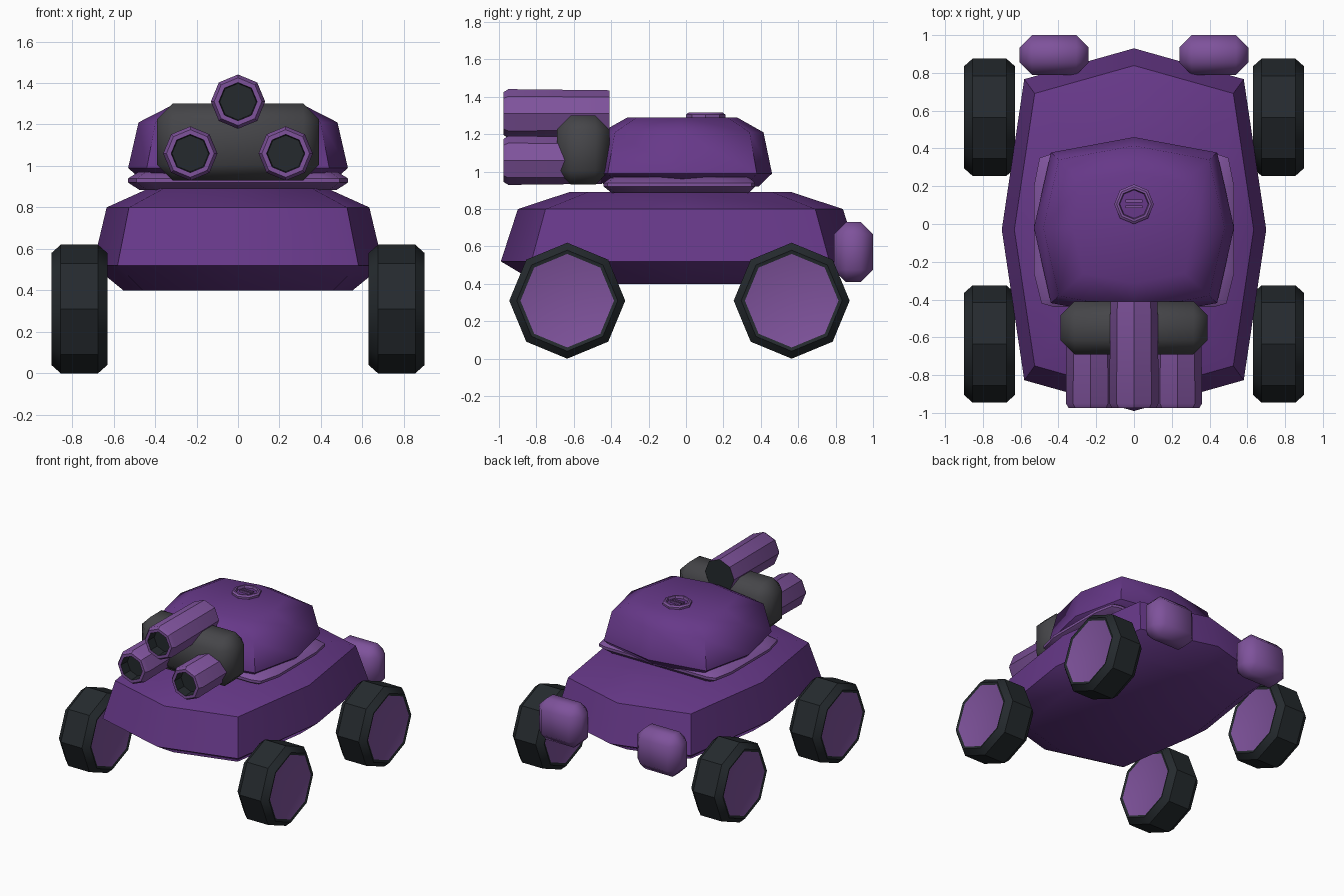
import bpy, bmesh, math
from mathutils import Vector

if "Cube" in bpy.data.objects:
    bpy.data.objects.remove(bpy.data.objects["Cube"])


def mat(name, rgb):
    m = bpy.data.materials.new(name)
    m.diffuse_color = (*rgb, 1)
    m.use_nodes = True
    m.node_tree.nodes["Principled BSDF"].inputs["Base Color"].default_value = m.diffuse_color
    return m


PURPLE = mat("purple paint", (0.135, 0.04, 0.25))
LILAC = mat("lilac paint", (0.21, 0.085, 0.33))
BLACK = mat("dark rubber", (0.018, 0.023, 0.027))
GREY = mat("dark grey metal", (0.06, 0.06, 0.066))


def finish(name, bm, mats, angle=35):
    bmesh.ops.recalc_face_normals(bm, faces=bm.faces)
    me = bpy.data.meshes.new(name)
    bm.to_mesh(me)
    bm.free()
    ob = bpy.data.objects.new(name, me)
    bpy.context.collection.objects.link(ob)
    for m in mats:
        me.materials.append(m)
    bpy.ops.object.select_all(action='DESELECT')
    ob.select_set(True)
    bpy.context.view_layer.objects.active = ob
    bpy.ops.object.shade_smooth_by_angle(angle=math.radians(angle))
    return ob


def loft(name, rings, mats, index=None, angle=35):
    """Skin closed rings and cap both ends; index gives the material per strip, then start cap, end cap."""
    bm = bmesh.new()
    index = index or [0] * (len(rings) + 1)
    loops = [[bm.verts.new(p) for p in ring] for ring in rings]
    for k, (a, b) in enumerate(zip(loops, loops[1:])):
        for i in range(len(a)):
            j = (i + 1) % len(a)
            bm.faces.new((a[i], a[j], b[j], b[i])).material_index = index[k]
    bm.faces.new(loops[0]).material_index = index[-2]
    bm.faces.new(loops[-1]).material_index = index[-1]
    return finish(name, bm, mats, angle)


def oct_ring(axis, t, r, c):
    """Octagon with a corner pointing up, at t along the axis."""
    pts = []
    for i in range(8):
        u, v = r * math.sin(i * math.pi / 4), r * math.cos(i * math.pi / 4)
        off = {'x': (t, u, v), 'y': (u, t, v), 'z': (u, v, t)}[axis]
        pts.append(Vector(c) + Vector(off))
    return pts


def shell_ring(hx, hy, cy, z, s):
    """Pointed octagonal plan outline shared by hull and turret."""
    plan = [(0, 1), (.83, .83), (1, 0), (.83, -.83), (0, -1), (-.83, -.83), (-1, 0), (-.83, .83)]
    return [(x * hx * s, cy + y * hy * s, z) for x, y in plan]


def chamfer_box(name, c, size, bevel, m):
    bm = bmesh.new()
    bmesh.ops.create_cube(bm, size=1)
    for v in bm.verts:
        v.co = Vector(c) + Vector(v.co[i] * size[i] for i in range(3))
    if bevel:
        bmesh.ops.bevel(bm, geom=bm.edges[:], offset=bevel, segments=1, affect='EDGES', profile=0.5)
    return finish(name, bm, [m], 60 if bevel else 30)


# Hull and turret
loft("hull", [shell_ring(.70, .96, -.03, z, s) for z, s in
              ((.40, .79), (.52, 1), (.80, .905), (.89, .62))], [PURPLE], angle=50)
loft("turret", [shell_ring(.53, .48, -.02, z, s) for z, s in
                ((.92, .85), (.99, 1), (1.21, .905), (1.29, .61))], [PURPLE], angle=50)

# Turret collar
half = [(.44, .37), (.50, .35), (.53, .2), (.53, -.26), (.49, -.42), (.42, -.44)]
plan = half + [(-x, y) for x, y in reversed(half)]
loft("turret_collar", [[(x * s, y * s, z) for x, y in plan] for z, s in
                       ((.885, .90), (.92, 1), (.94, 1), (.97, .91))], [LILAC])

# Gun mount and three barrels
chamfer_box("gun_mount", (0, -.55, 1.115), (.78, .28, .37), .075, GREY)
for name, x, z, back in (("top_barrel", 0, 1.31, -.41), ("left_barrel", -.23, 1.06, -.45),
                         ("right_barrel", .23, 1.06, -.45)):
    prof = [(back, .125), (-.95, .131), (-.975, .115), (-.975, .092), (-.90, .088)]
    loft(name, [oct_ring('y', t, r, (x, 0, z)) for t, r in prof],
         [LILAC, BLACK], [0, 0, 0, 1, 1, 1])

# Wheels with lilac hubs on both faces
for side, sx in (("left", -1), ("right", 1)):
    for end, y in (("front", -.635), ("rear", .565)):
        c = (sx * .765, y, .31)
        prof = [(-.128, .25), (-.135, .27), (-.09, .31), (.09, .31), (.135, .27), (.128, .25)]
        loft(f"{end}_{side}_wheel", [oct_ring('x', t, r, c) for t, r in prof],
             [BLACK, LILAC], [0, 0, 0, 0, 0, 1, 1])
    # Rear lamps
    chamfer_box(f"{side}_rear_lamp", (sx * .423, .895, .57), (.365, .21, .32), .065, LILAC)

# Roof hatch: raised rim with two vent slats
prof = [(1.28, .105), (1.305, .105), (1.315, .092), (1.315, .08), (1.297, .075)]
loft("roof_hatch", [oct_ring('z', t, r, (0, .105, 0)) for t, r in prof],
     [LILAC, PURPLE], [0, 0, 0, 0, 0, 1])
for i, y in enumerate((.092, .122)):
    chamfer_box(f"hatch_slat_{i + 1}", (0, y, 1.302), (.09, .014, .016), 0, LILAC)
